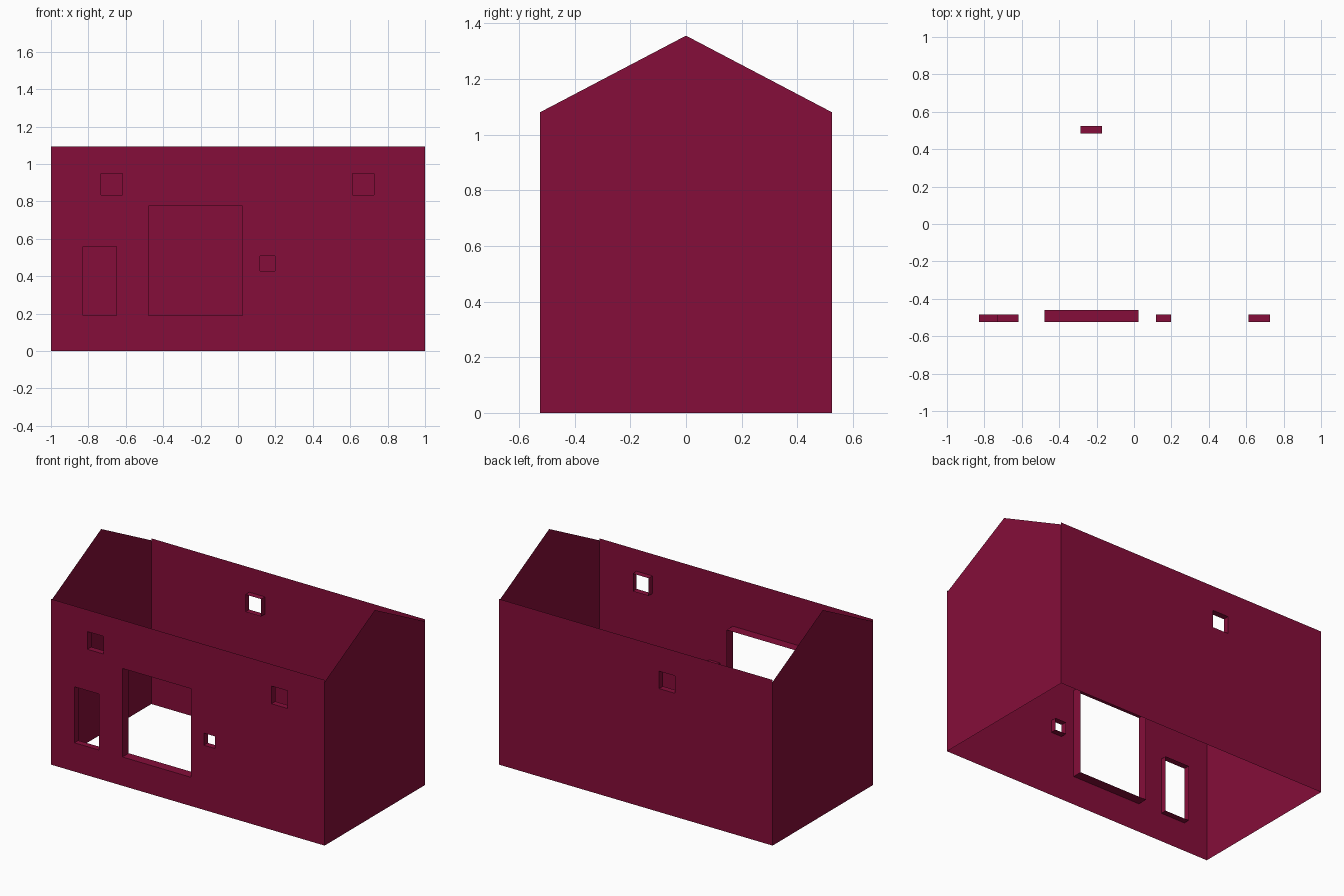
import bpy, bmesh
from mathutils import Vector

if "Cube" in bpy.data.objects:
    bpy.data.objects.remove(bpy.data.objects["Cube"])

W, D = 1.0, 0.524              # half length, half depth
WALL, EAVE, RIDGE = 1.094, 1.081, 1.356

mat = bpy.data.materials.new("barn_red")
mat.diffuse_color = (0.235, 0.004, 0.041, 1)
mat.use_nodes = True
mat.node_tree.nodes["Principled BSDF"].inputs["Base Color"].default_value = mat.diffuse_color


def finish(bm, name):
    me = bpy.data.meshes.new(name)
    bm.to_mesh(me)
    bm.free()
    me.materials.append(mat)
    bpy.context.collection.objects.link(bpy.data.objects.new(name, me))


def long_wall(name, side, openings):
    """Sheet wall at y = side * D; openings are (x0, x1, z0, z1, reveal depth)."""
    bm = bmesh.new()

    def loop(x0, x1, z0, z1):
        vs = [bm.verts.new((x, side * D, z))
              for x, z in ((x0, z0), (x1, z0), (x1, z1), (x0, z1))]
        return vs, [bm.edges.new((vs[i], vs[(i + 1) % 4])) for i in range(4)]

    edges = loop(-W, W, 0, WALL)[1]
    rims = []
    for *rect, depth in openings:
        vs, es = loop(*rect)
        edges += es
        rims.append((vs, depth))
    bmesh.ops.triangle_fill(bm, edges=edges, use_beauty=True, normal=(0, side, 0))
    for f in bm.faces:
        f.normal_update()
        if f.normal.y * side < 0:
            f.normal_flip()
    # reveals running inward, facing into the opening
    for vs, depth in rims:
        mid = sum((v.co for v in vs), Vector()) / 4
        inner = [bm.verts.new(v.co - Vector((0, side * depth, 0))) for v in vs]
        for i in range(4):
            j = (i + 1) % 4
            f = bm.faces.new((vs[i], vs[j], inner[j], inner[i]))
            f.normal_update()
            if f.normal.dot(mid - vs[i].co) < 0:
                f.normal_flip()
    finish(bm, name)


def gable_wall(name, side):
    bm = bmesh.new()
    profile = [(-D, 0), (D, 0), (D, EAVE), (0, RIDGE), (-D, EAVE)]
    f = bm.faces.new([bm.verts.new((side * W, y, z)) for y, z in profile])
    f.normal_update()
    if f.normal.x * side < 0:
        f.normal_flip()
    finish(bm, name)


# front wall: narrow door, wide door, two upper windows, small window
long_wall("front_wall", -1, [
    (-0.828, -0.65, 0.19, 0.56, 0.04),
    (-0.478, 0.025, 0.19, 0.775, 0.065),
    (-0.733, -0.617, 0.833, 0.95, 0.04),
    (0.612, 0.728, 0.833, 0.95, 0.04),
    (0.118, 0.197, 0.427, 0.507, 0.04),
])
# back wall with one upper window
long_wall("back_wall", 1, [(-0.285, -0.17, 0.815, 0.93, 0.04)])

gable_wall("left_gable", -1)
gable_wall("right_gable", 1)
